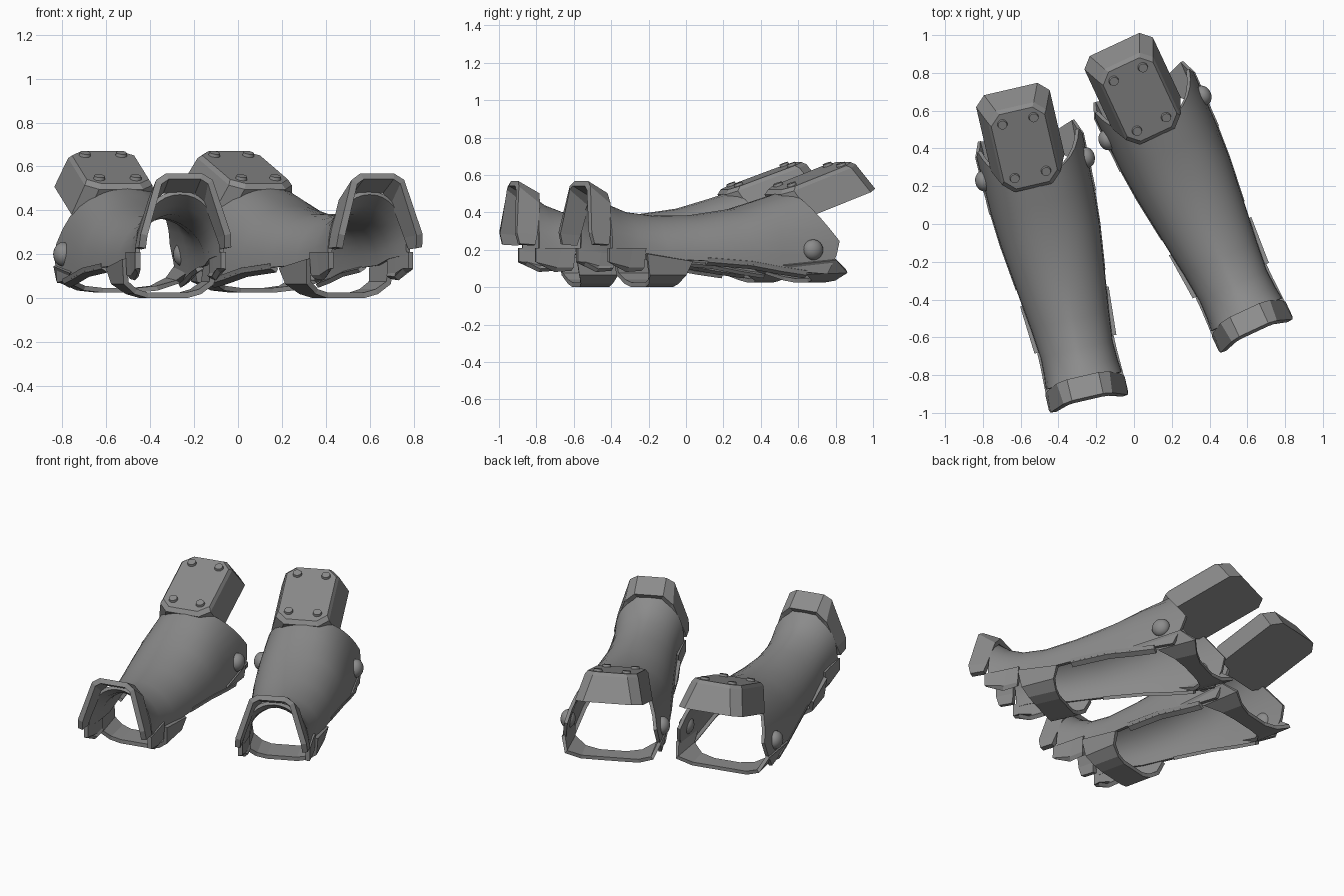
import bpy, bmesh
from math import sin, cos, pi, radians
from mathutils import Matrix

old = bpy.data.objects.get("Cube")
if old:
    bpy.data.objects.remove(old, do_unlink=True)

steel = bpy.data.materials.new("grey_steel")
steel.use_nodes = True
grey = (0.26, 0.26, 0.26, 1)
steel.diffuse_color = grey
steel.node_tree.nodes["Principled BSDF"].inputs["Base Color"].default_value = grey

parts = []


def finish(name, bm, smooth=True, thick=0):
    mesh = bpy.data.meshes.new(name)
    bm.to_mesh(mesh)
    bm.free()
    mesh.materials.append(steel)
    for p in mesh.polygons:
        p.use_smooth = smooth
    ob = bpy.data.objects.new(name, mesh)
    if thick:
        mod = ob.modifiers.new("thickness", 'SOLIDIFY')
        mod.thickness = thick
        mod.offset = 0
    if smooth:
        split = ob.modifiers.new("sharp_edges", 'EDGE_SPLIT')
        split.split_angle = radians(35)
    parts.append(ob)


def loft(name, rings, smooth=True, thick=0.02, closed=False, mat=None):
    """Skin a row of equally long point rings."""
    bm = bmesh.new()
    rows = [[bm.verts.new(p) for p in ring] for ring in rings]
    n = len(rows[0])
    for a, b in zip(rows, rows[1:]):
        for i in range(n if closed else n - 1):
            j = (i + 1) % n
            bm.faces.new((a[i], a[j], b[j], b[i]))
    if closed:
        bm.faces.new(rows[0])
        bm.faces.new(rows[-1])
        bmesh.ops.recalc_face_normals(bm, faces=bm.faces)
    if mat:
        bm.transform(mat)
    finish(name, bm, smooth, thick)


def mirrored(half):
    return half + [(-x, y, z) for x, y, z in reversed(half)]


# Sleeve: open arch with a pinched wrist, flaring to the elbow, side prongs at the rear
# Each station: y, half width, bottom, top, side slope
SEG = 18
stations = [(-.75, .197, .19, .48, .95), (-.68, .19, .19, .43, 1.15),
            (-.58, .187, .18, .392, 1.3), (-.42, .203, .15, .372, 1.25),
            (-.2, .23, .14, .375, 1), (.05, .26, .12, .41, .88),
            (.22, .272, .09, .46, .85), (.36, .28, .07, .505, .85)]


def arch(v, w, zb, zt, slope, rear=False):
    ring = []
    for i in range(SEG + 1):
        t = pi * i / SEG
        c, s = cos(t), sin(t)
        x = -w * abs(c) ** slope * (1 if c > 0 else -1)
        z = zb + (zt - zb) * s ** .85
        y = v
        if rear:
            y += .21 * (zt - z) / (zt - .23) if z > .23 else .21 - .09 * (.23 - z) / .16
        ring.append((x, y, z))
    return ring


loft("sleeve", [arch(*s, rear=s is stations[-1]) for s in stations])

# Wrist cuff: faceted arch in front of the sleeve
loft("wrist_cuff", [
    mirrored([(-.2, -.86, .23), (-.195, -.875, .29), (-.12, -.85, .53), (-.08, -.845, .555)]),
    mirrored([(-.2, -.775, .225), (-.185, -.76, .28), (-.13, -.735, .44), (-.08, -.73, .49)])],
    smooth=False, thick=.032)

# Straps closing the underside
loft("wrist_strap", [
    mirrored([(-.21, -.55, .18), (-.2, -.53, .07), (-.15, -.51, .03), (-.09, -.5, .013)]),
    mirrored([(-.228, -.29, .14), (-.21, -.32, .07), (-.15, -.335, .03), (-.09, -.34, .013)])],
    smooth=False, thick=.025)
loft("elbow_strap", [
    mirrored([(-.28, .22, .12), (-.25, .37, .075), (-.17, .44, .046), (-.08, .46, .036)]),
    mirrored([(-.285, .53, .15), (-.255, .61, .085), (-.17, .58, .046), (-.08, .56, .036)])],
    smooth=False, thick=.022)

for side, tag in ((-1, "right"), (1, "left")):
    # Stepped tab below the wrist
    loft(tag + "_wrist_tab", [
        [(side * .2, -.77, .21), (side * .2, -.77, .135), (side * .185, -.73, .125)],
        [(side * .195, -.63, .21), (side * .192, -.65, .11), (side * .18, -.66, .09)],
        [(side * .195, -.55, .21), (side * .192, -.56, .11), (side * .18, -.57, .095)]],
        smooth=False, thick=.025)
    # Rim along the sleeve's lower edge
    loft(tag + "_lower_rim", [
        [(side * (w + .004), v, zb + .02), (side * w, v, zb), (side * (w - .025), v, zb - .014)]
        for v, w, zb, zt, slope in stations[4:]], smooth=False, thick=.02)
    # Domed side rivet
    bm = bmesh.new()
    bmesh.ops.create_uvsphere(bm, u_segments=20, v_segments=12, radius=.055)
    bm.transform(Matrix.Translation((side * .28, .4, .2)) @ Matrix.Diagonal((.8, 1, 1, 1)))
    finish(tag + "_side_rivet", bm)

# Tilted box on the elbow, flaring downwards, with a bevelled lid
tilt = Matrix.Translation((-.03, .52, .595)) @ Matrix.Rotation(radians(20), 4, 'X')


def octagon(w, front, back, z, c=.055):
    right = [(w - c, front, z), (w, front + c, z), (w, back - c, z), (w - c, back, z)]
    return right + [(-x, y, z) for x, y, z in reversed(right)]


loft("elbow_box", [octagon(.2, -.2, .28, -.175), octagon(.158, -.235, .235, -.02),
                   octagon(.145, -.212, .217, 0)],
     smooth=False, thick=0, closed=True, mat=tilt)

# Lid rivets
bm = bmesh.new()
for x in (-.085, .085):
    for y in (-.15, .16):
        bmesh.ops.create_cone(bm, cap_ends=True, segments=16, radius1=.028, radius2=.024,
                              depth=.02, matrix=tilt @ Matrix.Translation((x, y, .004)))
finish("lid_rivets", bm)

# Place the pair
scene = bpy.context.scene.collection
places = (("right_arm_", (-.434, -.10, 0), 13), ("left_arm_", (.28, .199, 0), 25))
for ob in list(parts):
    base = ob.name
    for k, (prefix, loc, turn) in enumerate(places):
        piece = ob if k == 0 else ob.copy()
        piece.name = prefix + base
        piece.location = loc
        piece.rotation_euler = (0, 0, radians(turn))
        scene.objects.link(piece)
